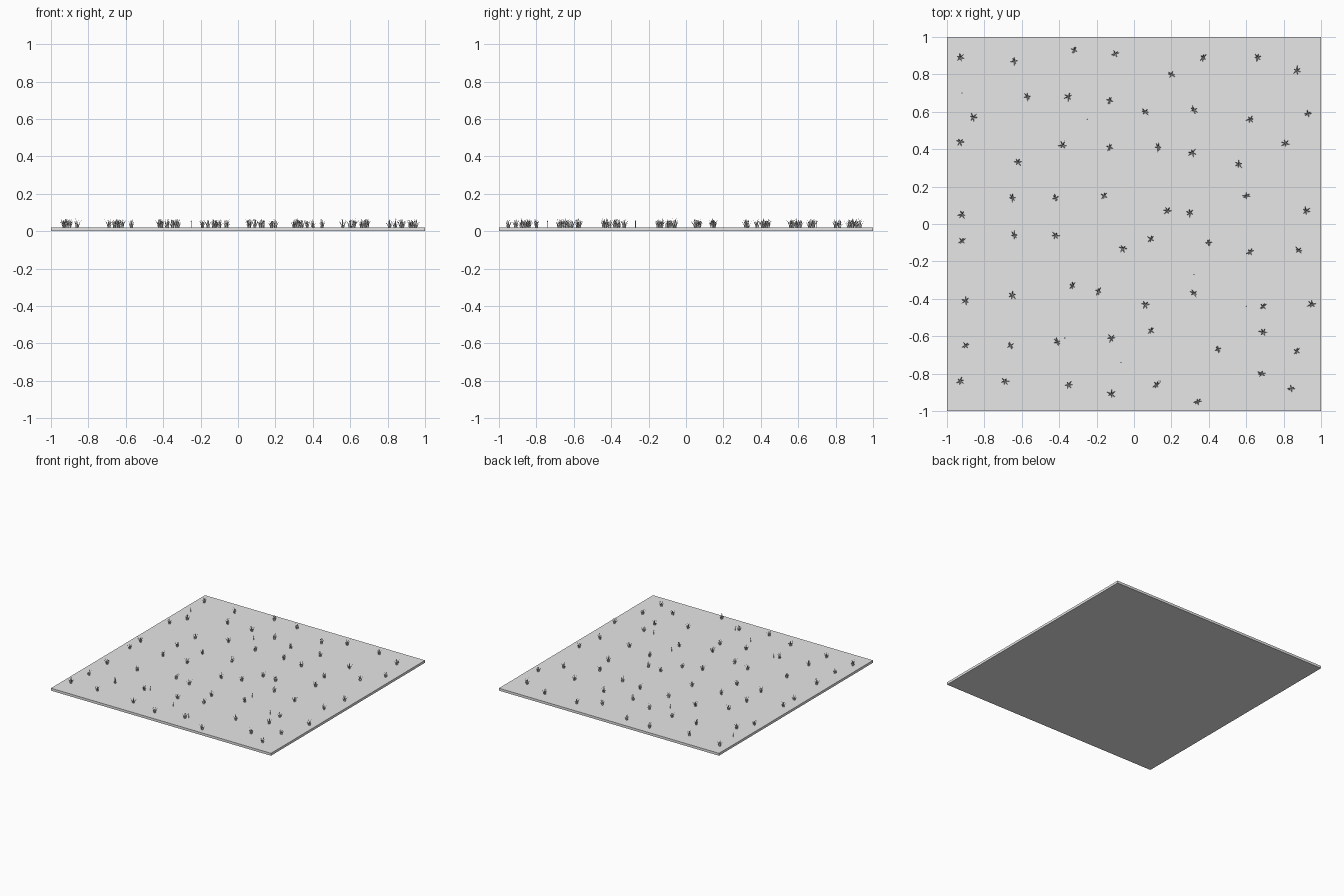
import bpy
import bmesh
import math
import random
from mathutils import Vector

random.seed(4)
cube = bpy.data.objects.get("Cube")
if cube:
    bpy.data.objects.remove(cube, do_unlink=True)

TOP = 0.02

grey = bpy.data.materials.new("plain grey")
grey.use_nodes = True
grey.diffuse_color = (0.8, 0.8, 0.8, 1)
grey.node_tree.nodes["Principled BSDF"].inputs["Base Color"].default_value = (0.8, 0.8, 0.8, 1)


def mesh_from(bm, name):
    """Turn a bmesh into a mesh with the shared material."""
    bmesh.ops.recalc_face_normals(bm, faces=bm.faces)
    mesh = bpy.data.meshes.new(name)
    bm.to_mesh(mesh)
    bm.free()
    mesh.materials.append(grey)
    return mesh


def place(mesh, name, location, turn=0.0):
    obj = bpy.data.objects.new(name, mesh)
    obj.location = location
    obj.rotation_euler.z = turn
    bpy.context.collection.objects.link(obj)
    return obj


def add_blade(bm, angle, root, lean, height, width):
    """One three-sided grass blade that bends outward and ends in a point."""
    out = Vector((math.cos(angle), math.sin(angle), 0))
    side = Vector((-out.y, out.x, 0))
    rings = []
    for t in (0, 0.35, 0.7):
        centre = out * (root + lean * t ** 1.6) + Vector((0, 0, height * t))
        half = side * width * (1 - 0.75 * t) / 2
        ridge = out * width * 0.3 * (1 - t)
        rings.append([bm.verts.new(p) for p in (centre - half, centre + half, centre + ridge)])
    tip = bm.verts.new(out * (root + lean) + Vector((0, 0, height)))
    for low, high in zip(rings, rings[1:]):
        for i in range(3):
            j = (i + 1) % 3
            bm.faces.new((low[i], low[j], high[j], high[i]))
    for i in range(3):
        bm.faces.new((rings[-1][i], rings[-1][(i + 1) % 3], tip))
    bm.faces.new(rings[0][::-1])


def tuft_mesh(name):
    """Leaning outer blades around a few upright ones."""
    bm = bmesh.new()
    for i in range(6):
        add_blade(bm, i * math.tau / 6 + random.uniform(-0.3, 0.3), 0.006,
                  random.uniform(0.012, 0.024), random.uniform(0.03, 0.045), 0.007)
    for i in range(4):
        add_blade(bm, i * math.tau / 4 + random.uniform(-0.4, 0.4), 0.002,
                  random.uniform(0.004, 0.01), random.uniform(0.042, 0.05), 0.006)
    return mesh_from(bm, name)


# Ground slab
bm = bmesh.new()
bmesh.ops.create_cube(bm, size=1)
bmesh.ops.scale(bm, vec=(2, 2, TOP), verts=bm.verts)
place(mesh_from(bm, "ground_slab"), "ground_slab", (0, 0, TOP / 2))

# Grass tufts: a loose grid, positions in hundredths, rows from back to front
rows = [
    [(-93, 89), (-64, 87), (-32, 93), (-10, 91), (20, 80), (37, 89), (66, 89), (87, 82)],
    [(-86, 57), (-57, 68), (-35, 68), (-13, 66), (6, 60), (32, 61), (62, 56), (93, 59)],
    [(-93, 44), (-62, 33), (-38, 42), (-13, 41), (13, 41), (31, 38), (56, 32), (81, 43)],
    [(-92, 5), (-65, 14), (-42, 14), (-16, 15), (18, 7), (30, 6), (60, 15), (92, 7)],
    [(-92, -9), (-64, -6), (-42, -6), (-6, -13), (9, -8), (40, -10), (62, -15), (88, -14)],
    [(-90, -41), (-65, -38), (-33, -33), (-19, -36), (6, -43), (32, -37), (69, -44), (95, -43)],
    [(-90, -65), (-66, -65), (-41, -63), (-12, -61), (9, -57), (45, -67), (69, -58), (87, -68)],
    [(-93, -84), (-69, -84), (-35, -86), (-12, -91), (12, -86), (34, -95), (68, -80), (84, -88)],
]
tufts = [tuft_mesh("grass_tuft_" + kind) for kind in ("a", "b", "c", "d")]
for row in rows:
    for x, y in row:
        place(random.choice(tufts), "grass_tuft", (x / 100, y / 100, TOP),
              random.uniform(0, math.tau))

# Small sprouts: thin stem with a bud on top
bm = bmesh.new()
stem = bmesh.ops.create_cone(bm, cap_ends=True, segments=6, radius1=0.0015,
                             radius2=0.0015, depth=0.032)["verts"]
bmesh.ops.translate(bm, vec=(0, 0, 0.016), verts=stem)
bud = bmesh.ops.create_icosphere(bm, subdivisions=1, radius=0.004)["verts"]
bmesh.ops.translate(bm, vec=(0, 0, 0.033), verts=bud)
sprout = mesh_from(bm, "sprout")
for x, y in ((-92, 70), (-25, 56), (32, -27), (60, -44), (-37, -61), (-7, -74), (14, -84)):
    place(sprout, "sprout", (x / 100, y / 100, TOP))
